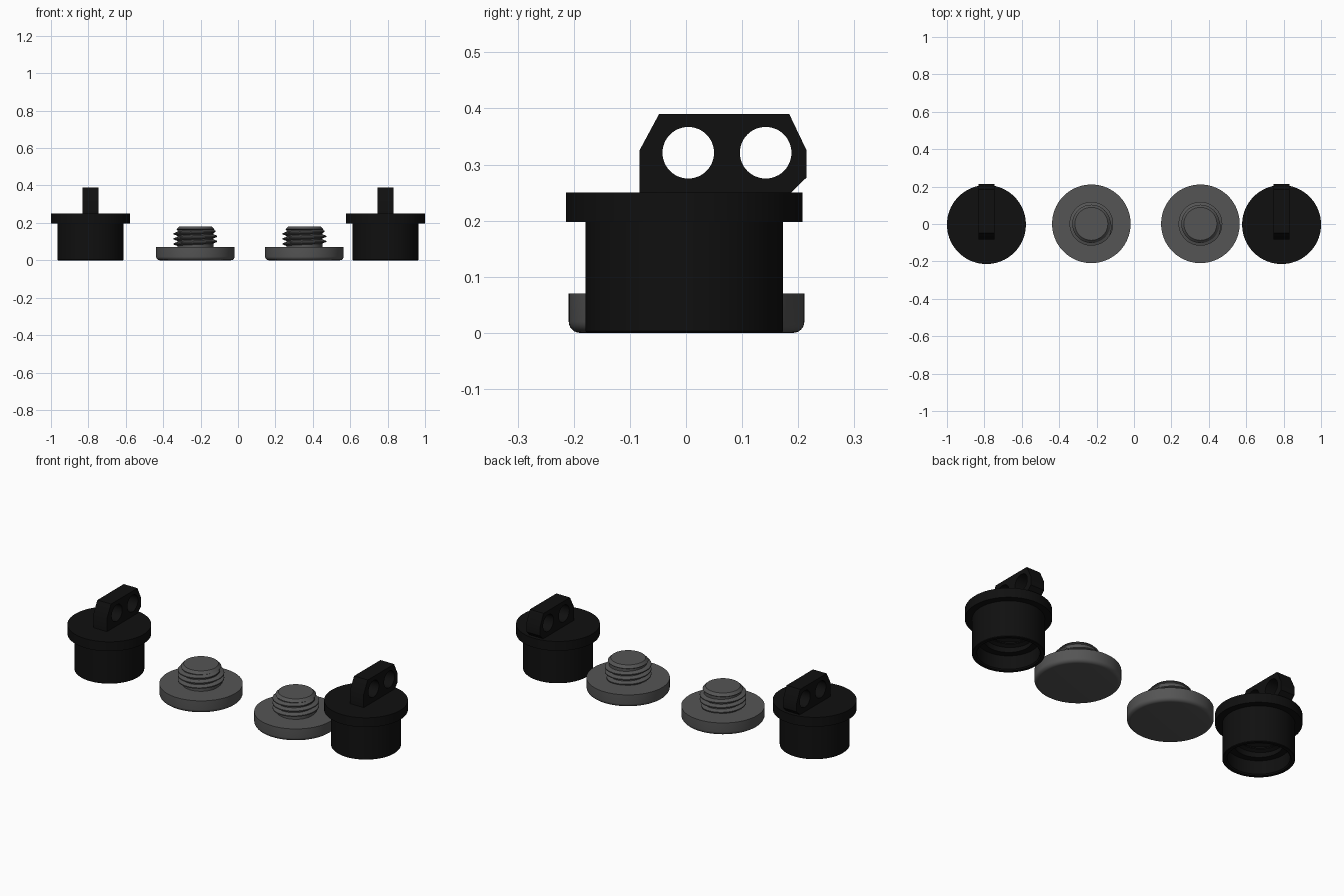
import bpy, bmesh
from math import sin, cos, pi, radians

if "Cube" in bpy.data.objects:
    bpy.data.objects.remove(bpy.data.objects["Cube"])


def material(name, value):
    m = bpy.data.materials.new(name)
    m.diffuse_color = (value, value, value, 1)
    m.use_nodes = True
    m.node_tree.nodes["Principled BSDF"].inputs["Base Color"].default_value = m.diffuse_color
    return m


BLACK = material("black_plastic", 0.005)
GREY = material("dark_grey_plastic", 0.09)


def finish(obj, mat):
    obj.data.materials.append(mat)
    bpy.ops.object.select_all(action='DESELECT')
    obj.select_set(True)
    bpy.context.view_layer.objects.active = obj
    bpy.ops.object.shade_smooth_by_angle(angle=radians(30))
    return obj


def mesh_object(name, bm, mat, loc):
    bmesh.ops.recalc_face_normals(bm, faces=bm.faces)
    mesh = bpy.data.meshes.new(name)
    bm.to_mesh(mesh)
    bm.free()
    obj = bpy.data.objects.new(name, mesh)
    bpy.context.collection.objects.link(obj)
    obj.location = loc
    return finish(obj, mat)


def lathe(name, profile, mat, loc, steps=96):
    """Spin an (r, z) profile that starts and ends on the axis."""
    bm = bmesh.new()
    verts = [bm.verts.new((r, 0, z)) for r, z in profile]
    edges = [bm.edges.new(p) for p in zip(verts, verts[1:])]
    bmesh.ops.spin(bm, geom=verts + edges, cent=(0, 0, 0), axis=(0, 0, 1),
                   angle=2 * pi, steps=steps, use_duplicate=False)
    bmesh.ops.remove_doubles(bm, verts=bm.verts, dist=1e-5)
    return mesh_object(name, bm, mat, loc)


def helix(name, r_root, r_tip, z0, pitch, turns, mat, loc, steps=64):
    """Tapered-end screw ridge sunk slightly into its wall."""
    bm = bmesh.new()
    n = int(turns * steps)
    rings = []
    for i in range(n + 1):
        a = 2 * pi * i / steps
        fade = min(1, i / 12, (n - i) / 12) * 0.95 + 0.05
        z, tip = z0 + pitch * i / steps, r_root + (r_tip - r_root) * fade
        section = [(r_root, -0.42 * pitch), (tip, -0.1 * pitch),
                   (tip, 0.1 * pitch), (r_root, 0.42 * pitch)]
        rings.append([bm.verts.new((r * cos(a), r * sin(a), z + dz))
                      for r, dz in section])
    for a, b in zip(rings, rings[1:]):
        for j in range(4):
            k = (j + 1) % 4
            bm.faces.new((a[j], a[k], b[k], b[j]))
    bm.faces.new(rings[0])
    bm.faces.new(rings[-1])
    return mesh_object(name, bm, mat, loc)


def lug(name, loc):
    """Plate with two round eyes, drawn in y-z and extruded along x."""
    outline = [(-0.083, 0.24), (0.187, 0.24), (0.187, 0.25), (0.215, 0.277),
               (0.215, 0.325), (0.184, 0.39), (-0.048, 0.39), (-0.083, 0.325)]
    eyes = [[(y + 0.046 * cos(2 * pi * i / 48), 0.321 + 0.046 * sin(2 * pi * i / 48))
             for i in range(48)] for y in (0.004, 0.142)]
    curve = bpy.data.curves.new(name, 'CURVE')
    curve.dimensions = '2D'
    curve.fill_mode = 'BOTH'
    curve.extrude = 0.042
    for pts in [outline] + eyes:
        s = curve.splines.new('POLY')
        s.points.add(len(pts) - 1)
        for p, (u, v) in zip(s.points, pts):
            p.co = (u, v, 0, 1)
        s.use_cyclic_u = True
    obj = bpy.data.objects.new(name, curve)
    bpy.context.collection.objects.link(obj)
    obj.location = loc
    obj.rotation_euler = (pi / 2, 0, pi / 2)
    bpy.ops.object.select_all(action='DESELECT')
    obj.select_set(True)
    bpy.context.view_layer.objects.active = obj
    bpy.ops.object.convert(target='MESH')
    finish(bpy.context.view_layer.objects.active, BLACK)


# Hollow caps with flange, stepped socket and eyed lug
cap = [(0, 0.19), (0.118, 0.19), (0.118, 0.08), (0.152, 0.08), (0.152, 0.006),
       (0.158, 0), (0.173, 0), (0.176, 0.003), (0.176, 0.198), (0.211, 0.198),
       (0.211, 0.25), (0, 0.25)]
for side, x in (("left", -0.789), ("right", 0.789)):
    loc = (x, -0.003, 0)
    lathe(f"{side}_cap", cap, BLACK, loc)
    helix(f"{side}_cap_thread", 0.119, 0.1, 0.1, 0.03, 2.5, BLACK, loc)
    lug(f"{side}_lug", (x, 0, 0))

# Screw plugs: rounded disc, core and external thread
rounded = [(0.19 + 0.02 * sin(a), 0.02 - 0.02 * cos(a))
           for a in [pi / 2 * i / 6 for i in range(7)]]
plug = [(0, 0)] + rounded + [(0.21, 0.07), (0.096, 0.07), (0.096, 0.162),
                             (0.102, 0.166), (0.088, 0.18), (0, 0.18)]
for side, x in (("left", -0.228), ("right", 0.355)):
    loc = (x, 0.001, 0)
    lathe(f"{side}_screw_plug", plug, GREY, loc)
    helix(f"{side}_screw_thread", 0.094, 0.117, 0.074, 0.027, 3.1, GREY, loc)
